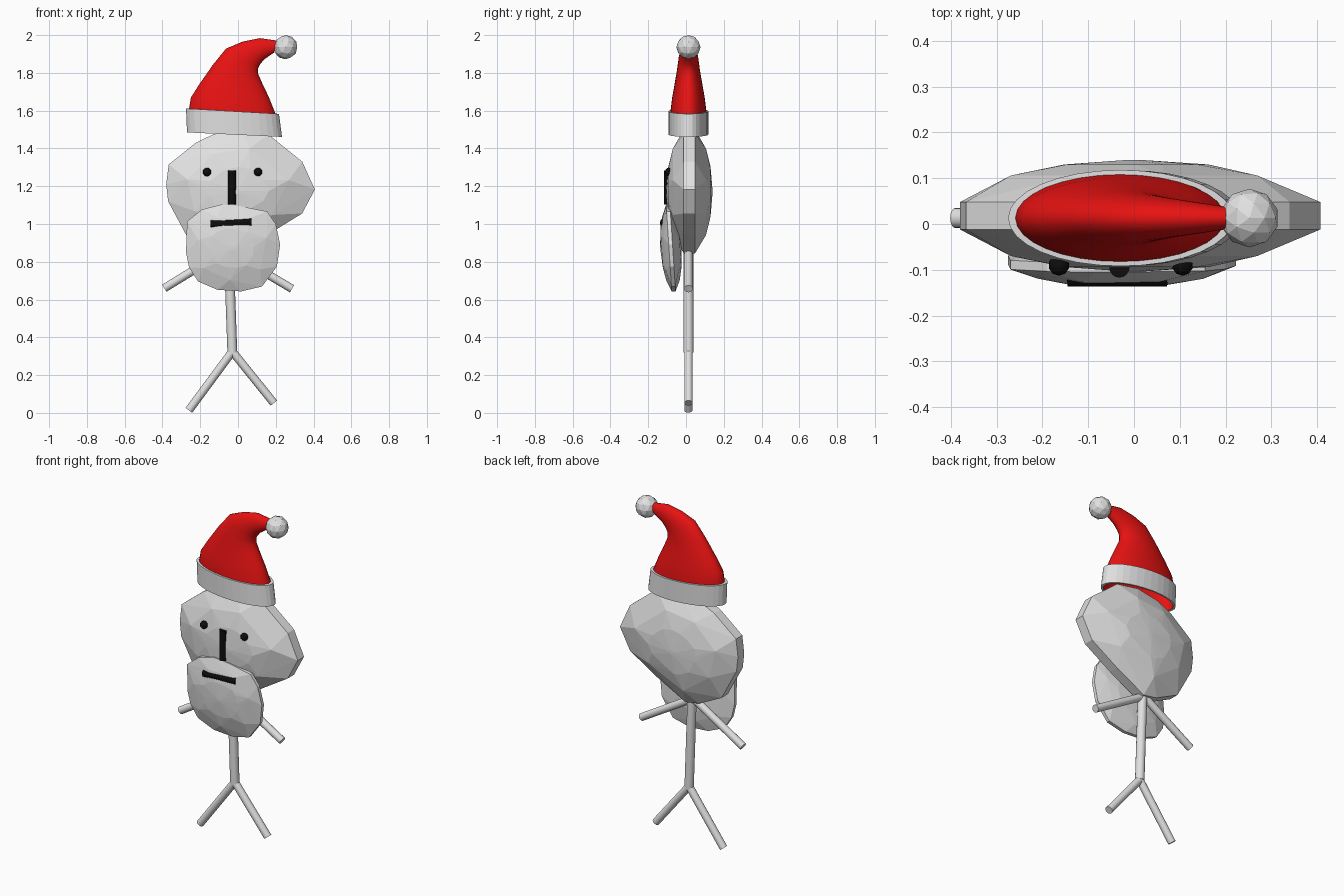
import bpy, bmesh, math
from mathutils import Vector

if "Cube" in bpy.data.objects:
    bpy.data.objects.remove(bpy.data.objects["Cube"])


def material(name, rgb):
    m = bpy.data.materials.new(name)
    m.diffuse_color = (*rgb, 1)
    m.use_nodes = True
    m.node_tree.nodes["Principled BSDF"].inputs["Base Color"].default_value = m.diffuse_color
    return m


GREY = material("light_grey", (0.75, 0.75, 0.75))
RED = material("bright_red", (0.8, 0.006, 0.006))
BLACK = material("black", (0.004, 0.004, 0.004))
Y0 = 0.013  # middle plane of body and hat


def finish(bm, name, mat, smooth=None):
    bmesh.ops.recalc_face_normals(bm, faces=bm.faces)
    me = bpy.data.meshes.new(name)
    bm.to_mesh(me)
    bm.free()
    me.materials.append(mat)
    ob = bpy.data.objects.new(name, me)
    bpy.context.collection.objects.link(ob)
    if smooth:
        bpy.ops.object.select_all(action='DESELECT')
        ob.select_set(True)
        bpy.context.view_layer.objects.active = ob
        bpy.ops.object.shade_smooth_by_angle(angle=math.radians(smooth))
    return ob


def rod(name, a, b, r, mat, sides=16):
    a, b = Vector(a), Vector(b)
    d = b - a
    bm = bmesh.new()
    bmesh.ops.create_cone(bm, cap_ends=True, segments=sides, radius1=r, radius2=r, depth=d.length)
    rot = d.to_track_quat('Z', 'Y').to_matrix().to_4x4()
    bmesh.ops.transform(bm, matrix=rot, verts=bm.verts)
    bmesh.ops.translate(bm, vec=(a + b) / 2, verts=bm.verts)
    return finish(bm, name, mat, 40)


def ball(name, c, r, mat, smooth=None):
    bm = bmesh.new()
    bmesh.ops.create_icosphere(bm, subdivisions=2, radius=r)
    bmesh.ops.translate(bm, vec=c, verts=bm.verts)
    return finish(bm, name, mat, smooth)


def pebble(name, outline, centre, levels, y_mid, tilt=0):
    """Faceted flat stone: hull of the front outline shrunk towards both faces."""
    cx, cz = centre
    bm = bmesh.new()
    n = len(outline)
    for i, (scale, depth) in enumerate(levels):
        for k in range(n):
            p, q = outline[k], outline[(k + 1) % n]
            if i % 2:                       # stagger every other ring
                if k % 2:
                    continue
                p = ((p[0] + q[0]) / 2, (p[1] + q[1]) / 2)
            x, z = cx + (p[0] - cx) * scale, cz + (p[1] - cz) * scale
            for s in (-1, 1):
                bm.verts.new((x, y_mid + tilt * (z - cz) + s * depth, z))
    bmesh.ops.convex_hull(bm, input=bm.verts)
    bmesh.ops.delete(bm, geom=[v for v in bm.verts if not v.link_faces], context='VERTS')
    return finish(bm, name, GREY)


def loft(name, rings, mat, cap=False, smooth=None, sides=32):
    """Skin of ellipses, each given by its left and right point and y radius."""
    bm = bmesh.new()
    rows = []
    for lx, lz, rx, rz, ry in rings:
        c = Vector(((lx + rx) / 2, Y0, (lz + rz) / 2))
        h = Vector(((rx - lx) / 2, 0, (rz - lz) / 2))
        rows.append([bm.verts.new(c + h * math.cos(a) + Vector((0, ry * math.sin(a), 0)))
                     for a in (2 * math.pi * i / sides for i in range(sides))])
    for r, s in zip(rows, rows[1:]):
        for i in range(sides):
            j = (i + 1) % sides
            bm.faces.new((r[i], r[j], s[j], s[i]))
    if cap:
        bm.faces.new(rows[-1])
    return finish(bm, name, mat, smooth)


# Head and beard
pebble("head",
       [(-0.38, 1.21), (-0.367, 1.315), (-0.222, 1.431), (-0.13, 1.475), (0.01, 1.50),
        (0.16, 1.475), (0.34, 1.33), (0.407, 1.183), (0.34, 1.056), (0.16, 0.945),
        (-0.03, 0.845), (-0.12, 0.86), (-0.27, 0.934), (-0.37, 1.12)],
       (0.0, 1.17), [(1, 0.03), (0.72, 0.088), (0.4, 0.112), (0.04, 0.122)], 0.018)
pebble("beard",
       [(-0.27, 1.013), (-0.275, 0.849), (-0.259, 0.77), (-0.212, 0.696), (-0.11, 0.652),
        (0.016, 0.643), (0.127, 0.669), (0.206, 0.775), (0.223, 0.892), (0.2, 1.0),
        (0.155, 1.066), (0.01, 1.095), (-0.085, 1.104), (-0.19, 1.077)],
       (-0.03, 0.87), [(1, 0.01), (0.75, 0.036), (0.45, 0.049), (0.04, 0.056)], -0.08, -0.065)

# Face
for side, x in (("left", -0.164), ("right", 0.106)):
    ball(side + "_eye", (x, -0.09, 1.275), 0.023, BLACK, 60)
rod("nose", (-0.032, -0.095, 1.283), (-0.032, -0.095, 1.103), 0.022, BLACK)
rod("mouth", (-0.145, -0.116, 1.0), (0.072, -0.116, 1.01), 0.021, BLACK)

# Stick body
rod("torso", (-0.05, Y0, 0.88), (-0.03, Y0, 0.32), 0.026, GREY)
for name, a, b in (("left_arm", (-0.04, 0.875), (-0.39, 0.66)),
                   ("right_arm", (-0.04, 0.85), (0.286, 0.657)),
                   ("left_leg", (-0.03, 0.325), (-0.26, 0.014)),
                   ("right_leg", (-0.03, 0.325), (0.19, 0.052))):
    rod(name, (a[0], Y0, a[1]), (b[0], Y0, b[1]), 0.022, GREY)

# Hat
loft("hat", [(-0.255, 1.485, 0.217, 1.462, 0.095), (-0.259, 1.612, 0.198, 1.585, 0.095),
             (-0.249, 1.67, 0.164, 1.67, 0.086), (-0.206, 1.738, 0.127, 1.748, 0.073),
             (-0.132, 1.844, 0.106, 1.796, 0.06), (-0.063, 1.929, 0.106, 1.823, 0.052),
             (0.026, 1.966, 0.116, 1.844, 0.044), (0.116, 1.984, 0.138, 1.871, 0.036),
             (0.206, 1.971, 0.19, 1.907, 0.025)], RED, cap=True, smooth=40)
loft("hat_band", [(-0.255, 1.485, 0.217, 1.462, 0.095), (-0.27, 1.485, 0.233, 1.461, 0.105),
                  (-0.275, 1.611, 0.217, 1.583, 0.105), (-0.259, 1.611, 0.199, 1.584, 0.095)], GREY)
ball("pompom", (0.252, Y0, 1.936), 0.064, GREY)
